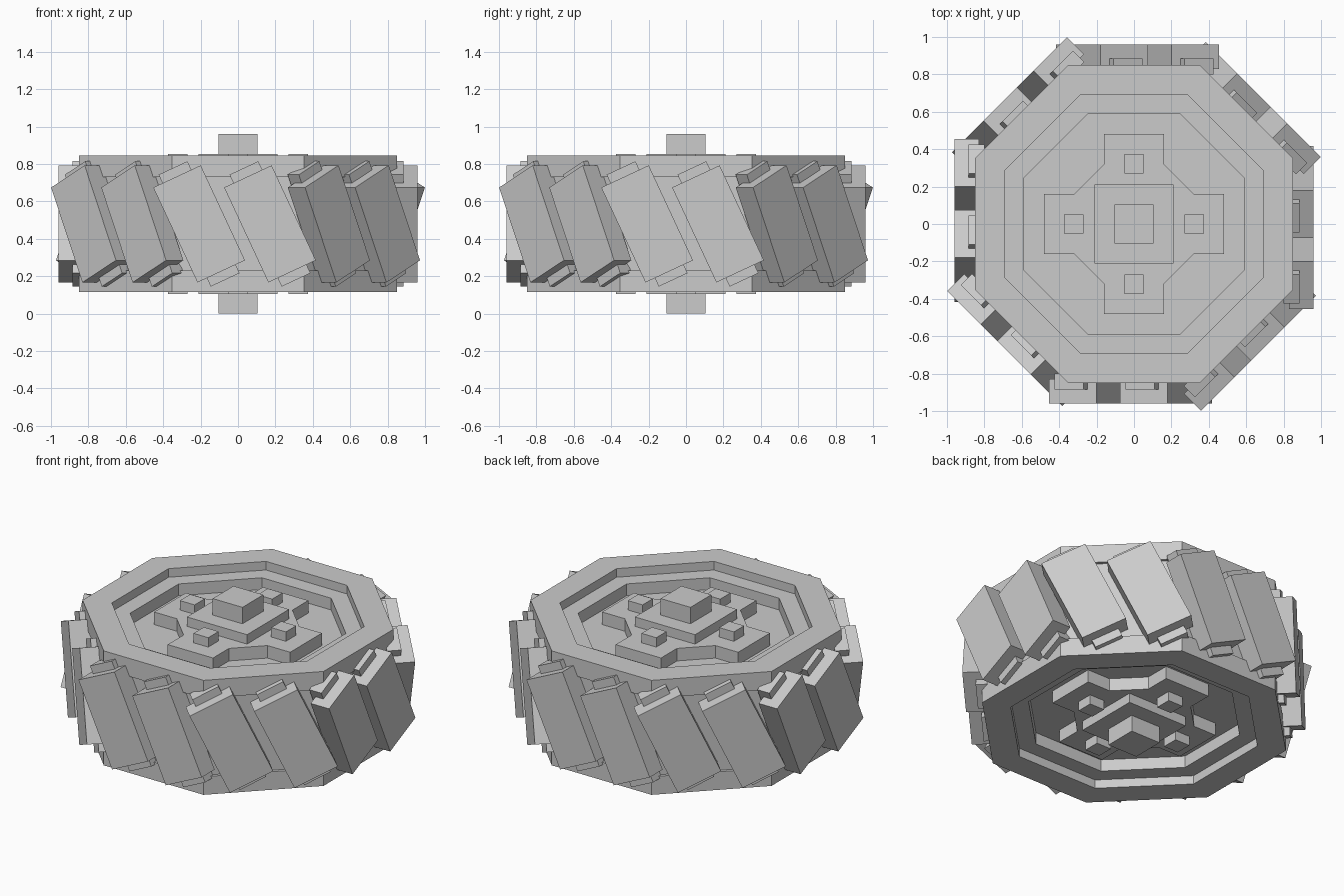
import bpy, bmesh
from math import pi, cos, sin, radians
from mathutils import Matrix, Vector

if "Cube" in bpy.data.objects:
    bpy.data.objects.remove(bpy.data.objects["Cube"])

MID = 0.48                      # height of the wheel's middle plane
CORNER = 1 / cos(pi / 8)        # flat distance -> corner radius of an octagon


def finish(name, bm):
    bmesh.ops.recalc_face_normals(bm, faces=bm.faces)
    me = bpy.data.meshes.new(name)
    bm.to_mesh(me)
    bm.free()
    ob = bpy.data.objects.new(name, me)
    bpy.context.collection.objects.link(ob)
    return ob


def add_box(bm, size, matrix):
    bmesh.ops.create_cube(bm, size=1, matrix=matrix @ Matrix.Diagonal((*size, 1)))


def box_between(bm, x, y, half, z0, z1):
    add_box(bm, (2 * half, 2 * half, z1 - z0), Matrix.Translation((x, y, (z0 + z1) / 2)))


# Octagonal wheel body: profile of (flat distance, height from middle) swept in 8 steps
upper = [(0.59, 0.235), (0.59, 0.31), (0.69, 0.31), (0.69, 0.365),
         (0.85, 0.365), (0.85, 0.25), (0.83, 0.25)]
profile = upper + [(r, -z) for r, z in reversed(upper)]
bm = bmesh.new()
rings = []
for r, z in profile:
    rings.append([bm.verts.new((r * CORNER * cos(pi / 8 + k * pi / 4),
                                r * CORNER * sin(pi / 8 + k * pi / 4), MID + z))
                  for k in range(8)])
for a, b in zip(rings, rings[1:]):
    for k in range(8):
        n = (k + 1) % 8
        bm.faces.new((a[k], a[n], b[n], b[k]))
bm.faces.new(rings[0])
bm.faces.new(rings[-1])
finish("wheel_body", bm)

# Hub on both sides: raised cross, square plate, axle cap and four bolts
quarter = [(0.48, -0.16), (0.48, 0.16), (0.32, 0.16), (0.16, 0.32)]
for side, label in ((1, "upper"), (-1, "lower")):
    bm = bmesh.new()
    verts = []
    for k in range(4):
        rot = Matrix.Rotation(k * pi / 2, 3, 'Z')
        for x, y in quarter:
            verts.append(bm.verts.new(rot @ Vector((x, y, MID + side * 0.2))))
    face = bm.faces.new(verts)
    ext = bmesh.ops.extrude_face_region(bm, geom=[face])
    bmesh.ops.translate(bm, vec=(0, 0, side * 0.115),
                        verts=[v for v in ext["geom"] if isinstance(v, bmesh.types.BMVert)])
    finish(label + "_hub_cross", bm)

    def span(a, b):
        return sorted((MID + side * a, MID + side * b))

    bm = bmesh.new()
    box_between(bm, 0, 0, 0.212, *span(0.30, 0.375))
    finish(label + "_hub_plate", bm)
    bm = bmesh.new()
    box_between(bm, 0, 0, 0.105, *span(0.36, 0.48))
    finish(label + "_axle_cap", bm)
    bm = bmesh.new()
    for k in range(4):
        box_between(bm, 0.322 * cos(k * pi / 2), 0.322 * sin(k * pi / 2), 0.052,
                    *span(0.30, 0.375))
    finish(label + "_hub_bolts", bm)

# Slanted tread blocks, two per flat, each with a narrow clip behind it
treads, clips = bmesh.new(), bmesh.new()
for k in range(8):
    turn = Matrix.Rotation(k * pi / 4, 4, 'Z')
    for x in (-0.208, 0.171):
        lean = Matrix.Rotation(radians(-25), 4, 'Y')
        add_box(treads, (0.28, 0.13, 0.56),
                turn @ Matrix.Translation((x, -0.895, MID)) @ lean)
        add_box(clips, (0.17, 0.085, 0.66),
                turn @ Matrix.Translation((x, -0.8425, MID)) @ lean)
finish("tread_blocks", treads)
finish("tread_clips", clips)
